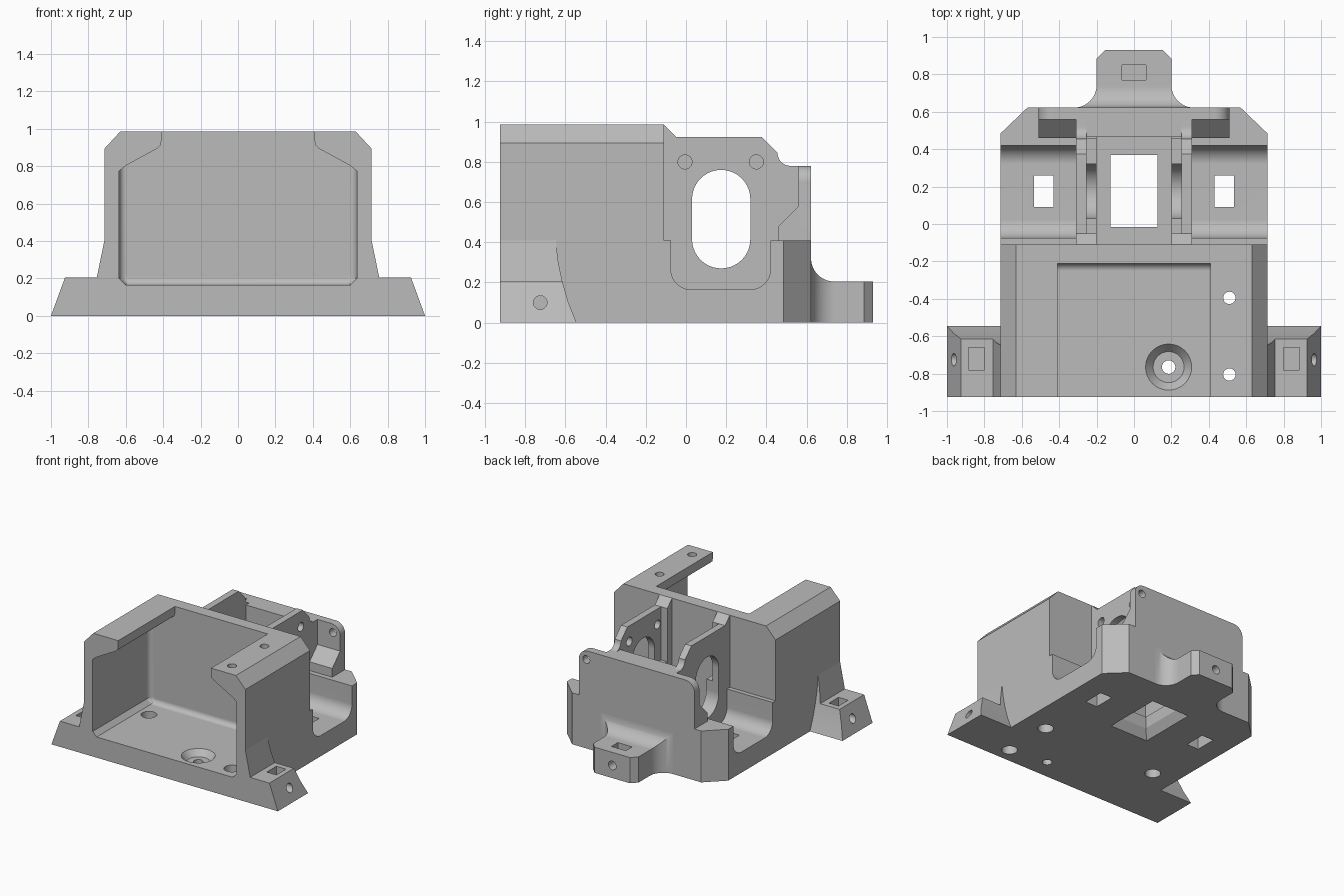
import bpy, bmesh
from math import sin, cos, pi, radians
from mathutils import Matrix, Vector

if "Cube" in bpy.data.objects:
    bpy.data.objects.remove(bpy.data.objects["Cube"], do_unlink=True)

grey = bpy.data.materials.new("plain grey")
grey.use_nodes = True
grey.diffuse_color = (0.5, 0.5, 0.5, 1)
grey.node_tree.nodes["Principled BSDF"].inputs["Base Color"].default_value = (0.5, 0.5, 0.5, 1)


def finish(bm, name, mirror):
    """Turn a bmesh into an object, optionally with its mirror image across x."""
    if mirror:
        copy = bmesh.ops.duplicate(bm, geom=bm.verts[:] + bm.edges[:] + bm.faces[:])["geom"]
        for v in copy:
            if isinstance(v, bmesh.types.BMVert):
                v.co.x *= -1
    bmesh.ops.recalc_face_normals(bm, faces=bm.faces)
    mesh = bpy.data.meshes.new(name)
    bm.to_mesh(mesh)
    bm.free()
    mesh.materials.append(grey)
    obj = bpy.data.objects.new(name, mesh)
    bpy.context.collection.objects.link(obj)
    return obj


def prism(name, points, axis, start, end, mirror=False, soften=None):
    """Extrude a flat outline along an axis."""
    place = {"X": lambda p, t: (t, *p), "Y": lambda p, t: (p[0], t, p[1]), "Z": lambda p, t: (*p, t)}[axis]
    bm = bmesh.new()
    face = bm.faces.new([bm.verts.new(place(p, start)) for p in points])
    side = bmesh.ops.extrude_face_region(bm, geom=[face])["geom"]
    shift = Vector(place((0, 0), end - start))
    bmesh.ops.translate(bm, vec=shift, verts=[g for g in side if isinstance(g, bmesh.types.BMVert)])
    bmesh.ops.recalc_face_normals(bm, faces=bm.faces)
    if soften:
        edges = [e for e in bm.edges if soften(e)]
        bmesh.ops.bevel(bm, geom=edges, offset=0.04, segments=5, profile=0.5, affect="EDGES")
    return finish(bm, name, mirror)


def box(name, x, y, z, mirror=False):
    return prism(name, [(x[0], y[0]), (x[1], y[0]), (x[1], y[1]), (x[0], y[1])], "Z", *z, mirror=mirror)


def rod(axis, centre, length, r1, r2=None, mirror=True):
    """Round cutter, tapered when a second radius is given."""
    turn = {"X": Matrix.Rotation(pi / 2, 4, "Y"), "Y": Matrix.Rotation(pi / 2, 4, "X"), "Z": Matrix()}[axis]
    bm = bmesh.new()
    bmesh.ops.create_cone(bm, cap_ends=True, segments=32, radius1=r1, radius2=r2 or r1, depth=length,
                          matrix=Matrix.Translation(centre) @ turn)
    return finish(bm, "cutter", mirror)


def arc(cx, cy, r, a0, a1, n=10):
    return [(cx + r * cos(radians(a0 + (a1 - a0) * i / n)), cy + r * sin(radians(a0 + (a1 - a0) * i / n)))
            for i in range(n + 1)]


def both(points):
    """Close a right-hand outline with its mirror image."""
    return points + [(-x, y) for x, y in reversed(points)]


def carve(obj, *cutters, operation="DIFFERENCE"):
    for cutter in cutters:
        mod = obj.modifiers.new("carve", "BOOLEAN")
        mod.operation, mod.solver, mod.object = operation, "EXACT", cutter
        bpy.context.view_layer.update()
        mesh = bpy.data.meshes.new_from_object(obj.evaluated_get(bpy.context.evaluated_depsgraph_get()))
        obj.modifiers.clear()
        obj.data = mesh
        bpy.data.objects.remove(cutter, do_unlink=True)
    return obj


parts = []

# Front housing: chamfered box, open to the front and top
housing = prism("front_housing", both([(.713, 0), (.713, .895), (.63, .985)]), "Y", -.925, -.11)
cavity = prism("cutter", both([(.6, .165), (.635, .2), (.635, .775), (.6, .803), (.435, .893),
                               (.415, .91), (.41, .935), (.41, 1.1)]), "Y", -1.1, -.21,
               soften=lambda e: all(v.co.y > -.3 and v.co.z < .78 for v in e.verts))
carve(housing, cavity)
for y in (-.395, -.805):
    carve(housing, rod("Z", (.51, y, .9), .6, .033), rod("Z", (.51, y, .05), .4, .058))
carve(housing, rod("Z", (.185, -.765, .142), .05, .083, .125), rod("Z", (.185, -.765, .05), .3, .036))
parts.append(housing)

# Side ears with sloped sides, nut pockets and screw holes
ears = prism("side_ears", [(.713, 0), (1, 0), (.925, .205), (.755, .205), (.713, .41)],
             "Y", -.925, -.5, mirror=True)
carve(ears, prism("cutter", [(-1.1, -.1), (-.52, -.1), (-.545, 0), (-.585, .1), (-.615, .205), (-.635, .3),
                             (-.648, .41), (-.65, .6), (-1.1, .6)], "X", -1.2, 1.2), operation="INTERSECT")
carve(ears, box("cutter", (.8, .885), (-.78, -.66), (.05, .3), True), rod("X", (1, -.725, .1), .32, .034))
parts.append(ears)

# Rear base with two side troughs and a central bay
base = prism("rear_base", both([(.713, -.11), (.713, .485), (.57, .622)]), "Z", 0, .41)
trough = [(-.075, .6)] + arc(.025, .265, .1, 180, 270) + arc(.32, .265, .1, 270, 360) + [(.42, .6)]
carve(base, prism("cutter", trough, "X", .31, 1, mirror=True),
      box("cutter", (-.2, .2), (-.11, .465), (.165, .6)),
      box("cutter", (-.125, .125), (-.015, .37), (-.1, .3)),
      box("cutter", (.43, .535), (.09, .26), (-.1, .3), True))
# Flared underside of the central opening
bm = bmesh.new()
bmesh.ops.create_cone(bm, cap_ends=True, segments=4, radius1=.5 ** .5, radius2=.5 ** .5, depth=1,
                      matrix=Matrix.Rotation(pi / 4, 4, "Z"))
for v in bm.verts:
    grow = 0 if v.co.z > 0 else .05
    v.co = ((.125 + grow) * (1 if v.co.x > 0 else -1), .178 + (.192 + grow) * (1 if v.co.y > 0 else -1),
            .07 if v.co.z > 0 else -.01)
carve(base, finish(bm, "cutter", False))


def slot():
    outline = arc(.175, .415, .145, 180, 360, 20) + arc(.175, .615, .145, 0, 180, 20)
    return prism("cutter", outline, "X", -.4, .4)


carve(base, slot())
parts.append(base)

# Upright ribs, slotted and drilled, with an inner ledge and a front post
ribs = prism("upright_ribs", [(-.11, .41), (-.11, .985), (-.05, .925), (.375, .925)]
             + arc(.52, .845, .065, 180, 270, 8) + [(.56, .78), (.56, .41)], "X", .255, .31, mirror=True)
carve(ribs, slot(), rod("X", (.28, -.005, .8), .3, .035), rod("X", (.28, .35, .8), .3, .035))
ledges = carve(box("rib_ledges", (.2, .255), (-.05, .46), (.41, .5), True), slot())
posts = prism("rib_posts", [(-.11, .41), (-.11, .985), (-.05, .925), (-.05, .41)], "X", .2, .255, mirror=True)
parts += [ribs, ledges, posts]

# Back plate with rounded top corners, central block and sloped gussets
plate = prism("back_plate", both([(.51, .41)] + arc(.43, .7, .08, 0, 90)), "Y", .56, .622)
carve(plate, rod("Y", (.445, .59, .71), .3, .031))
block = box("back_block", (-.255, .255), (.465, .56), (.41, .78))
gussets = prism("back_gussets", [(.46, .41), (.46, .48), (.56, .58), (.56, .41)], "X", .31, .51, mirror=True)
parts += [plate, block, gussets]

# Rear tab blended into the back wall
tab = prism("rear_tab", both([(.32, .622)] + arc(.32, .742, .12, 270, 180) + [(.2, .885), (.155, .93)]), "Z", 0, .4)
carve(tab, prism("cutter", [(.5, -.1), (1.1, -.1), (1.1, .205)] + arc(.737, .32, .115, 270, 180) + [(.5, .32)],
                 "X", -.5, .5), operation="INTERSECT")
carve(tab, box("cutter", (-.063, .063), (.77, .85), (.05, .3)), rod("Y", (0, .9, .1), .2, .034, mirror=False))
parts.append(tab)

# Smooth the fillets while keeping crisp edges and flat faces
for obj in parts:
    bpy.ops.object.select_all(action="DESELECT")
    obj.select_set(True)
    bpy.context.view_layer.objects.active = obj
    bpy.ops.object.shade_smooth_by_angle(angle=radians(30))
    obj.modifiers.new("even_normals", "WEIGHTED_NORMAL").keep_sharp = True
